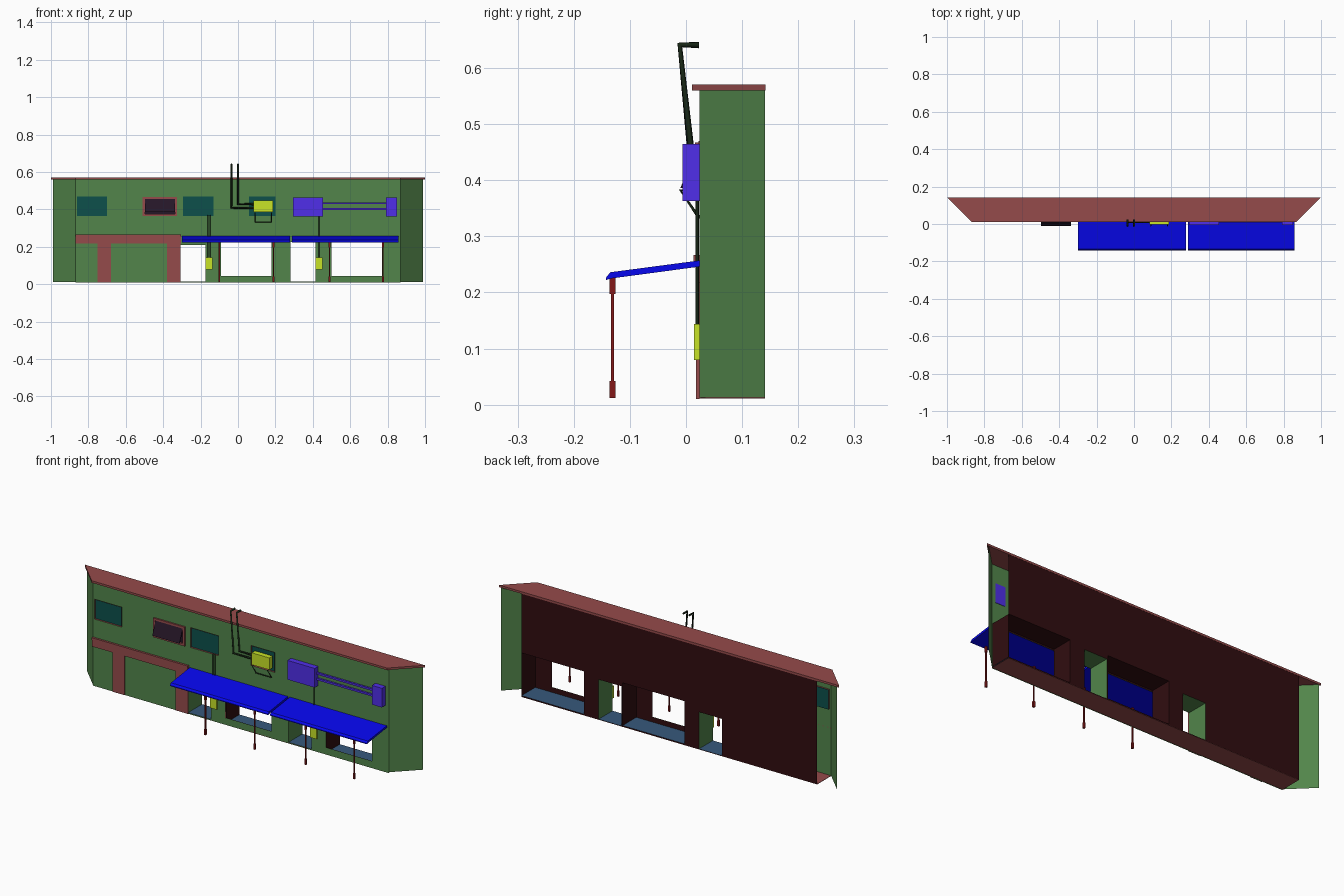
import bpy
from mathutils import Vector

if "Cube" in bpy.data.objects:
    bpy.data.objects.remove(bpy.data.objects["Cube"])

COL = {"green": (.085, .235, .07), "brown": (.30, .07, .07), "dark": (.03, .004, .005),
       "teal": (.004, .08, .07), "blue": (.002, .002, .85), "yellow": (.58, .77, .02),
       "purple": (.08, .028, .82), "red": (.23, .009, .009), "pipe": (.008, .018, .007),
       "slate": (.038, .10, .20), "glass": (.018, .008, .02)}
MATS = {}
for n, c in COL.items():
    MATS[n] = bpy.data.materials.new(n)
    MATS[n].diffuse_color = (*c, 1)


def mesh(name, verts, faces, col):
    me = bpy.data.meshes.new(name)
    me.from_pydata(verts, [], faces)
    me.materials.append(MATS[col])
    ob = bpy.data.objects.new(name, me)
    bpy.context.collection.objects.link(ob)
    return ob


def prism(name, base, offset, col):
    n, o = len(base), Vector(offset)
    v = [Vector(p) for p in base] + [Vector(p) + o for p in base]
    f = [list(range(n))[::-1], list(range(n, 2 * n))]
    f += [(i, (i + 1) % n, (i + 1) % n + n, i + n) for i in range(n)]
    return mesh(name, v, f, col)


def box(name, x, y, z, col):
    return prism(name, [(x[0], y[0], z[0]), (x[1], y[0], z[0]), (x[1], y[1], z[0]), (x[0], y[1], z[0])],
                 (0, 0, z[1] - z[0]), col)


def sheet(name, x, z, y, holes, col, flip=False):
    # flat wall with rectangular openings, split along the opening edges
    xs = sorted({*x, *(v for h in holes for v in h[:2])})
    zs = sorted({*z, *(v for h in holes for v in h[2:])})
    verts, faces = [(a, y, b) for b in zs for a in xs], []
    n = len(xs)
    for j in range(len(zs) - 1):
        for i in range(n - 1):
            cx, cz = (xs[i] + xs[i + 1]) / 2, (zs[j] + zs[j + 1]) / 2
            if not any(h[0] < cx < h[1] and h[2] < cz < h[3] for h in holes):
                q = [j * n + i, j * n + i + 1, (j + 1) * n + i + 1, (j + 1) * n + i]
                faces.append(q[::-1] if flip else q)
    return mesh(name, verts, faces, col)


def tunnel(name, r, y0, y1, col, floor=None):
    # inward facing lining of an opening
    x0, x1, z0, z1 = r
    c = [(x0, z0), (x1, z0), (x1, z1), (x0, z1)]
    v = [(a, y, b) for y in (y0, y1) for a, b in c]
    ob = mesh(name, v, [(i, (i + 1) % 4, (i + 1) % 4 + 4, i + 4) for i in range(4)], col)
    if floor:
        ob.data.materials.append(MATS[floor])
        ob.data.polygons[0].material_index = 1


def tube(name, pts, r, col):
    # four-sided bar along a path
    cu = bpy.data.curves.new(name, 'CURVE')
    cu.dimensions, cu.bevel_depth, cu.bevel_resolution = '3D', r, 0
    cu.use_fill_caps = True
    s = cu.splines.new('POLY')
    s.points.add(len(pts) - 1)
    for p, q in zip(s.points, pts):
        p.co = (*q, 1)
    cu.materials.append(MATS[col])
    bpy.context.collection.objects.link(bpy.data.objects.new(name, cu))


F, B = .024, .141  # front and back wall planes
doors = [(-.31, -.175, .014, .21), (.28, .415, .014, .225)]
shop = [(-.09, .18, .045, .238), (.50, .77, .045, .238)]
recess = [(-.09, .274, .018, .245), (.50, .868, .018, .245)]
upper = [(-.86, -.70, .365, .47), (-.295, -.13, .365, .47), (.06, .20, .365, .47)]
flap = (-.50, -.335, .372, .46)

# Shell: front wall, rear panel, floor, angled wings, roof
sheet("front_wall", (-.87, .87), (.008, .562), F, doors + shop + upper + [flap], "green")
sheet("rear_panel", (-.87, .87), (.012, .562), B, doors + recess, "dark", True)
box("base_floor", (-.87, .87), (F, B), (.011, .013), "brown")
for s, side in ((-1, "left"), (1, "right")):
    q = [(s * .87, F, .013), (s * .988, B, .013), (s * .988, B, .562), (s * .87, F, .562)]
    mesh(side + "_wing", q, [(0, 1, 2, 3) if s > 0 else (3, 2, 1, 0)], "green")
prism("roof_slab", [(-.868, .011, .56), (.868, .011, .56), (1, .142, .56), (-1, .142, .56)],
      (0, 0, .011), "brown")

# Opening linings and upper windows
for r in doors:
    tunnel("door_lining", r, F, B, "green", "slate")
for r, h in zip(recess, shop):
    tunnel("shop_window_recess", r, F + .002, B, "dark", "slate")
    sheet("recess_inner_wall", r[:2], r[2:], F + .002, [h], "dark", True)
for r in upper:
    tunnel("window_reveal", r, F - .002, F + .008, "brown")
    box("window_pane", r[:2], (F + .007, F + .009), r[2:], "teal")

# Tilted window with its frame
x0, x1, z0, z1 = flap
box("flap_back", (x0, x1), (F + .004, F + .006), (z0, z1), "glass")
for a, b, c, d in ((x0 - .01, x1 + .01, z1 - .004, z1 + .007), (x0 - .01, x1 + .01, z0 - .007, z0 + .004),
                   (x0 - .01, x0 + .002, z0, z1), (x1 - .002, x1 + .01, z0, z1)):
    box("flap_frame", (a, b), (.016, F + .002), (c, d), "brown")
prism("flap_window", [(x0 + .003, .018, z1 - .004), (x0 + .003, .022, z1 - .004),
                      (x0 + .003, -.006, z0 + .014), (x0 + .003, -.01, z0 + .014)],
      (x1 - x0 - .006, 0, 0), "glass")

# Fascia band and pilasters of the closed shop
box("fascia_band", (-.87, -.305), (.018, F), (.218, .255), "brown")
box("fascia_cap", (-.87, -.305), (.013, F), (.255, .267), "brown")
for a, b in ((-.75, -.68), (-.38, -.308)):
    box("pilaster", (a, b), (.018, F), (.01, .22), "brown")

# Awnings and their posts
for a, b in ((-.30, .277), (.288, .858)):
    prism("awning", [(a, F, .257), (a, F, .246), (a, -.133, .225), (a, -.143, .222), (a, -.143, .226),
                     (a, -.135, .236)], (b - a, 0, 0), "blue")
for x in (-.10, .19, .49, .775):
    for z, r in (((.04, .2), .003), ((.012, .042), .005), ((.197, .23), .005)):
        box("awning_post", (x - r, x + r), (-.131 - r, -.131 + r), z, "red")

# Meter boxes with cables
for x, cables, top in ((-.155, (-.16, -.15), .37), (.433, (.433,), .37)):
    box("meter_box", (x - .019, x + .019), (.014, F), (.08, .144), "yellow")
    for c in cables:
        tube("meter_cable", [(c, .02, .14), (c, .02, top)], .003, "pipe")

# Cabinets joined by conduits
for a, b in ((.295, .455), (.792, .85)):
    box("wall_cabinet", (a, b), (-.006, F + .002), (.363, .465), "purple")
for z in (.433, .403):
    box("conduit", (.45, .80), (.008, .018), (z - .005, z + .005), "purple")

# Air unit on brackets
box("air_unit", (.083, .187), (-.004, F), (.385, .448), "yellow")
for x in (.09, .18):
    tube("unit_bracket", [(x, F, .382), (x, -.01, .382), (x, F, .332)], .003, "pipe")
tube("bracket_rail", [(.09, .022, .333), (.18, .022, .333)], .003, "pipe")

# Vent pipes with a hook at the top
for x, z in ((-.035, .408), (0, .428)):
    tube("vent_pipe", [(.085, .012, z), (x, .012, z), (x, -.011, .641), (x, .023, .641)], .006, "pipe")

for m in bpy.data.materials:
    if m.users and not m.is_grease_pencil:
        m.use_nodes = True
        m.node_tree.nodes["Principled BSDF"].inputs["Base Color"].default_value = m.diffuse_color
